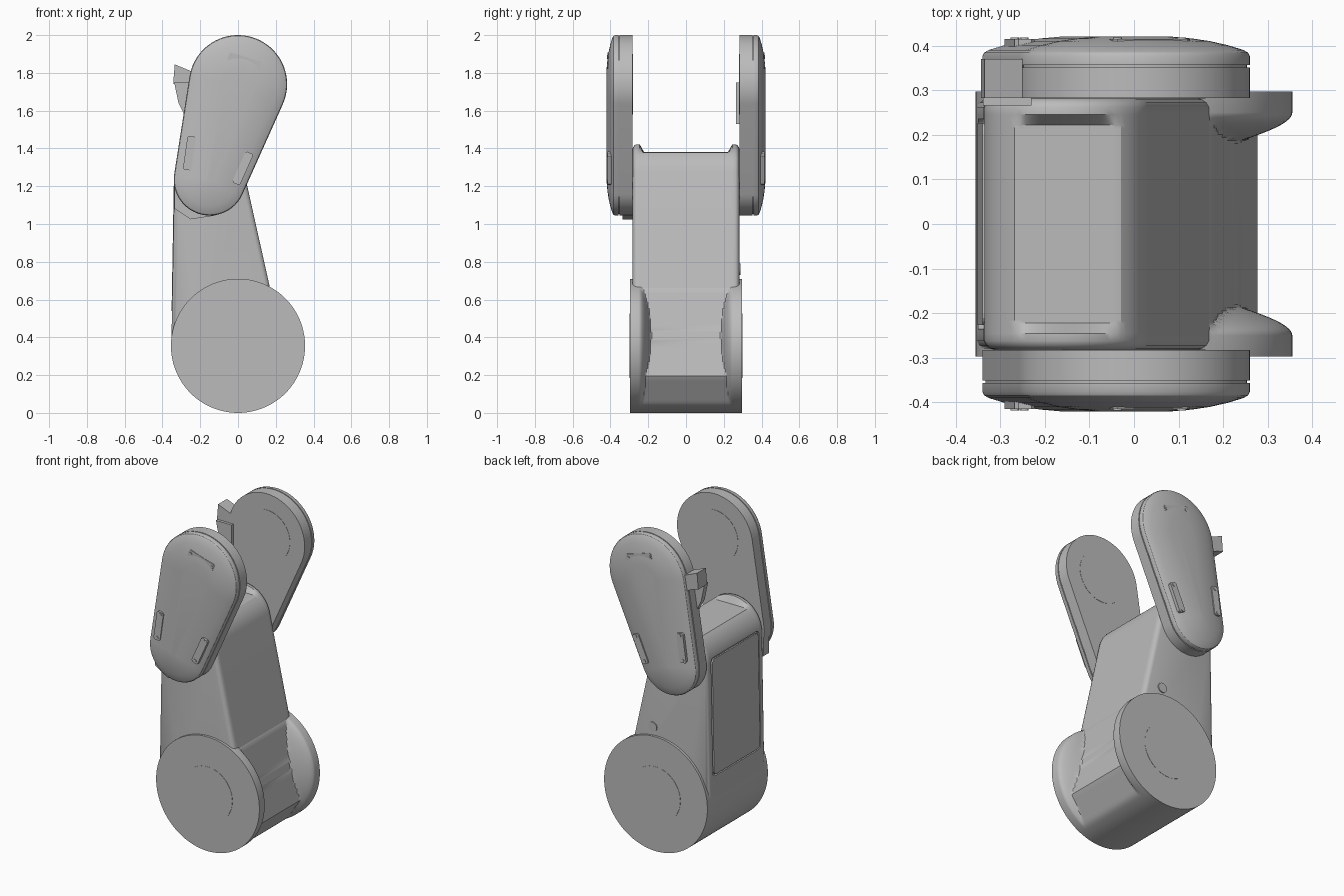
import bpy, bmesh, math
from math import sin, cos, radians, pi
from mathutils import Vector

cube = bpy.data.objects.get("Cube")
if cube:
    bpy.data.objects.remove(cube, do_unlink=True)

grey = bpy.data.materials.new("plain grey")
grey.use_nodes = True
grey.diffuse_color = (0.5, 0.5, 0.5, 1)
grey.node_tree.nodes["Principled BSDF"].inputs["Base Color"].default_value = (0.5, 0.5, 0.5, 1)


def smooth(ob, angle=30):
    bpy.ops.object.select_all(action='DESELECT')
    ob.select_set(True)
    bpy.context.view_layer.objects.active = ob
    bpy.ops.object.shade_smooth_by_angle(angle=radians(angle))


def loft(name, rings):
    """Skin closed rings, given as (y, [(x, z), ...]), and cap both ends."""
    bm = bmesh.new()
    loops = [[bm.verts.new((x, y, z)) for x, z in pts] for y, pts in rings]
    n = len(loops[0])
    for a, b in zip(loops, loops[1:]):
        for i in range(n):
            j = (i + 1) % n
            bm.faces.new((a[i], a[j], b[j], b[i]))
    bm.faces.new(loops[0])
    bm.faces.new(loops[-1])
    bmesh.ops.recalc_face_normals(bm, faces=bm.faces)
    mesh = bpy.data.meshes.new(name)
    bm.to_mesh(mesh)
    bm.free()
    mesh.materials.append(grey)
    ob = bpy.data.objects.new(name, mesh)
    bpy.context.collection.objects.link(ob)
    smooth(ob)
    return ob


def circle(cx, cz, r, n=48):
    return [(cx + r * cos(2 * pi * i / n), cz + r * sin(2 * pi * i / n)) for i in range(n)]


def prism(name, pts, y0, y1):
    return loft(name, [(y0, pts), (y1, pts)])


def bar(cx, cz, angle, length, width):
    """Long plate outline with clipped corners, turned by angle."""
    h, w, c = length / 2, width / 2, 0.008
    pts = [(h, w - c), (h - c, w), (c - h, w), (-h, w - c),
           (-h, c - w), (c - h, -w), (h - c, -w), (h, c - w)]
    ca, sa = cos(radians(angle)), sin(radians(angle))
    return [(cx + x * ca - z * sa, cz + x * sa + z * ca) for x, z in pts]


ELBOW = Vector((-0.15, 1.235))
SHOULDER = Vector((0, 1.74))
R_DRUM = 0.355
TILT = radians(12.7)

# Base drum: flattened on the sloping side, with dished round end flanges


def drum_ring(y):
    u = min(1, max(0, (abs(y) - 0.18) / 0.07))
    flange = 0.22 + (R_DRUM - 0.22) * sin(u * pi / 2)
    pts = []
    for i in range(120):
        a = 2 * pi * i / 120
        rho = R_DRUM
        for direction, dist in ((TILT, 0.235), (radians(-35.8), 0.32)):
            c = cos(a - direction)
            if c > 0.1:
                rho = min(rho, dist / c)
        rho = max(rho, flange)
        pts.append((rho * cos(a), R_DRUM + rho * sin(a)))
    return y, pts


half = [0.18 + 0.07 * i / 10 for i in range(11)] + [0.297]
loft("base_drum", [drum_ring(y) for y in [-v for v in reversed(half)] + half])
for s, side in ((-1, "front"), (1, "back")):
    prism(side + "_drum_disc", circle(0, R_DRUM, 0.17), s * 0.29, s * 0.2985)

# Tapered body: rounded top with a flat pocket between the two hubs


def body_ring(y, inset, pocket):
    r = 0.187 - inset
    arc = [TILT + (pi - TILT) * i / 36 for i in range(37)]
    pts = [(ELBOW.x + r * cos(a), ELBOW.y + r * sin(a)) for a in arc]
    if pocket:
        pts = [(x, min(z, 1.38)) for x, z in pts]
    pts += [(-0.352 + inset, 0.4), (-0.2, 0.25), (0.1, 0.25), (0.232 - inset, 0.38)]
    return y, pts


steps = [(0.215, 0, True), (0.222, 0, True), (0.245, 0, False), (0.262, 0, False),
         (0.272, 0.005, False), (0.279, 0.014, False), (0.282, 0.024, False)]
steps = [(-y, i, p) for y, i, p in reversed(steps)] + steps
body = loft("tapered_body", [body_ring(*step) for step in steps])


# Recessed access panel on the upright side
def panel(name, height, width, depth):
    bpy.ops.mesh.primitive_cube_add(size=1, location=(-0.3435, 0, 0.895))
    ob = bpy.context.object
    ob.name = name
    ob.scale = (depth, width, height)
    bpy.ops.object.transform_apply(location=False, rotation=False, scale=True)
    bm = bmesh.new()
    bm.from_mesh(ob.data)
    edges = [e for e in bm.edges if abs(e.verts[0].co.x - e.verts[1].co.x) > depth / 2]
    bmesh.ops.bevel(bm, geom=edges, offset=0.025, segments=4, profile=0.5, affect='EDGES')
    bm.to_mesh(ob.data)
    bm.free()
    ob.rotation_euler.y = radians(1)
    ob.data.materials.append(grey)
    return ob


cutter = panel("panel_cutter", 0.73, 0.47, 0.024)
cutter.hide_render = True
cutter.hide_set(True)
cut = body.modifiers.new("panel_recess", 'BOOLEAN')
cut.operation = 'DIFFERENCE'
cut.solver = 'EXACT'
cut.object = cutter
panel("access_panel", 0.712, 0.452, 0.009).location.x = -0.341

# Small round boss on the back of the body
prism("body_boss", circle(0.03, 0.76, 0.03, 24), 0.27, 0.288)


# Upper arms: tapered stadium plates with a seam and a domed cover
def arm_outline(inset):
    d = SHOULDER - ELBOW
    r0, r1 = 0.19 - inset, 0.26 - inset
    theta = math.atan2(d.y, d.x)
    spread = pi / 2 + math.asin((r1 - r0) / d.length)
    pts = []
    for c, r, start, sweep in ((SHOULDER, r1, theta - spread, 2 * spread),
                               (ELBOW, r0, theta + spread, 2 * pi - 2 * spread)):
        for i in range(41):
            a = start + sweep * i / 40
            pts.append((c.x + r * cos(a), c.y + r * sin(a)))
    return pts


layers = [(0.283, 0), (0.351, 0), (0.351, 0.007), (0.357, 0.007), (0.357, 0),
          (0.376, 0), (0.384, 0.004), (0.390, 0.014), (0.401, 0.05),
          (0.410, 0.09), (0.416, 0.13), (0.420, 0.175)]
pads = {"upper": (0.035, 1.862, -17, 0.18), "side": (-0.257, 1.375, 82, 0.18),
        "lower": (0.025, 1.295, 66, 0.18)}
for s, side in ((-1, "front"), (1, "back")):
    loft(side + "_arm", [(s * y, arm_outline(i)) for y, i in layers])
    prism(side + "_elbow_hub", circle(ELBOW.x, ELBOW.y, 0.165), s * 0.25, s * 0.3)
    prism(side + "_shoulder_disc", circle(SHOULDER.x, SHOULDER.y, 0.16), s * 0.2815, s * 0.3)
    for place, (x, z, angle, length) in pads.items():
        prism(f"{side}_{place}_pad", bar(x, z, angle, length, 0.045), s * 0.385, s * 0.415)
        for k in (-1, 1):
            dx = k * 0.075 * cos(radians(angle))
            dz = k * 0.075 * sin(radians(angle))
            prism(f"{side}_{place}_screw", circle(x + dx, z + dz, 0.01, 12),
                  s * 0.41, s * 0.418)

# Stop lug under the front arm
lug = [(-0.335, 1.2), (-0.335, 1.08), (-0.25, 1.025), (-0.12, 1.045), (-0.12, 1.2)]
prism("front_stop_lug", lug, -0.335, -0.284)

# Clip and fin on the edge of the back arm
clip = [(-0.335, 1.845), (-0.25, 1.81), (-0.24, 1.7), (-0.3, 1.735), (-0.343, 1.745)]
prism("clip_block", clip, 0.283, 0.37)
fin = [(-0.338, 1.75), (-0.23, 1.75), (-0.23, 1.53), (-0.28, 1.57), (-0.315, 1.64)]
prism("clip_fin", fin, 0.266, 0.3)
